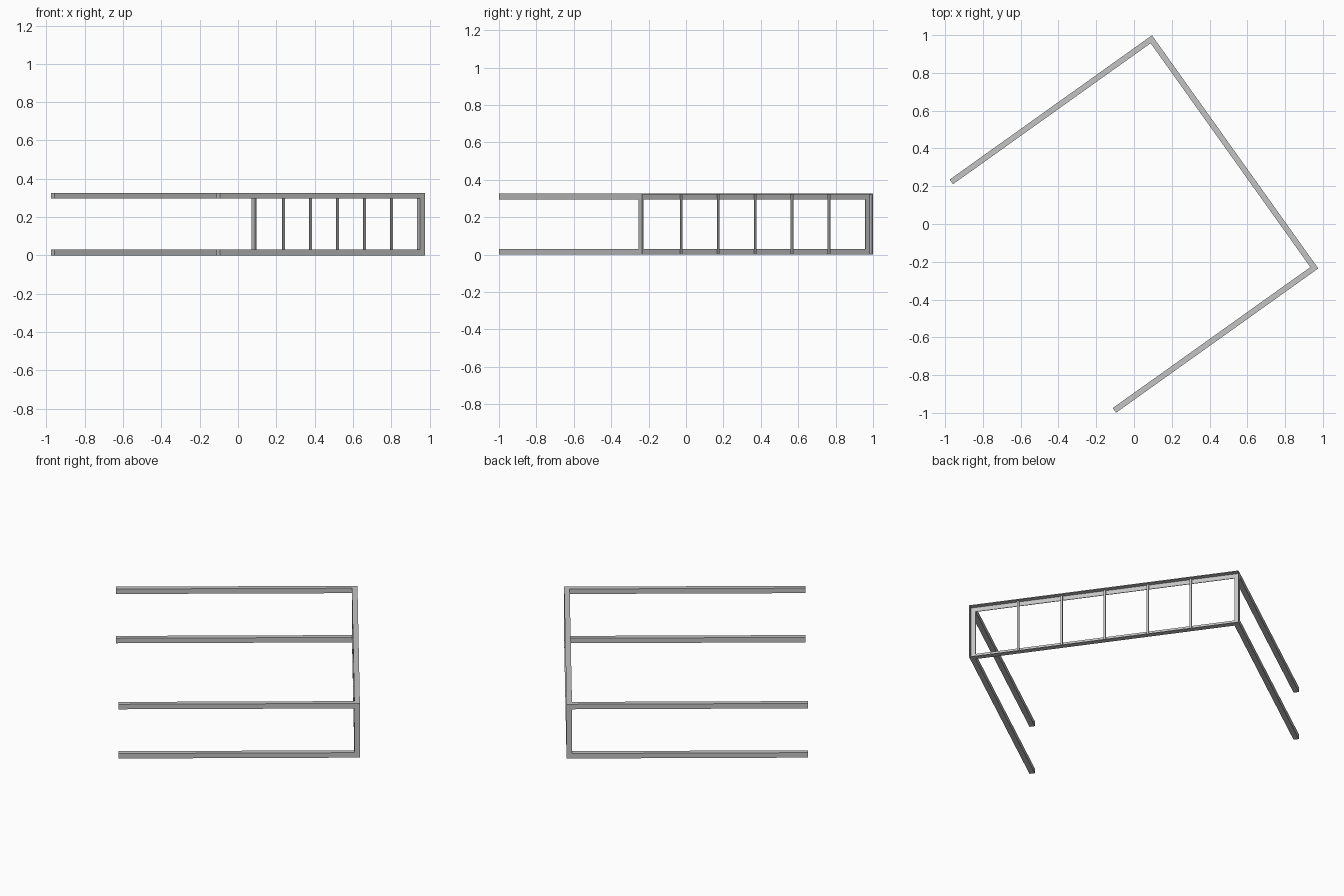
import bpy
import math
from mathutils import Matrix

cube = bpy.data.objects.get("Cube")
if cube:
    bpy.data.objects.remove(cube, do_unlink=True)

LENGTH, WIDTH, HEIGHT = 1.315, 1.516, 0.326   # overall frame
BAR, SHEET, POST = 0.03, 0.004, 0.011         # section sizes
TURN = Matrix.Rotation(math.radians(35.5), 4, 'Z')

metal = bpy.data.materials.new("grey_metal")
GREY = (0.55, 0.55, 0.55, 1)
metal.use_nodes = True
metal.diffuse_color = GREY
metal.node_tree.nodes["Principled BSDF"].inputs["Base Color"].default_value = GREY


def box(name, low, high):
    """Box between two corners, turned with the whole frame."""
    bpy.ops.mesh.primitive_cube_add(size=1)
    ob = bpy.context.object
    ob.name = name
    size = [b - a for a, b in zip(low, high)]
    mid = [(a + b) / 2 for a, b in zip(low, high)]
    ob.data.transform(TURN @ Matrix.Translation(mid) @ Matrix.Diagonal((*size, 1)))
    ob.data.materials.append(metal)
    return ob


outer = LENGTH / 2
inner = outer - BAR
half = WIDTH / 2

# Four long arms, square in section
for side, y in (("right", -half), ("left", half - BAR)):
    for level, z in (("lower", 0), ("upper", HEIGHT - BAR)):
        box(f"{level}_{side}_arm", (-outer, y, z), (inner, y + BAR, z + BAR))

# Angle-section rails: rim plate plus inner flange
for level, rim, flange in (("lower", 0, 0), ("upper", HEIGHT - SHEET, HEIGHT - BAR)):
    box(f"{level}_rail_rim", (inner, -half, rim), (outer, half, rim + SHEET))
    box(f"{level}_rail_flange", (inner, -half, flange), (inner + SHEET, half, flange + BAR))

# Angle-section corner uprights
for side, rim, flange in (("right", -half, -half), ("left", half - SHEET, half - BAR)):
    box(f"{side}_upright_rim", (inner, rim, SHEET), (outer, rim + SHEET, HEIGHT - SHEET))
    box(f"{side}_upright_flange", (inner, flange, BAR),
        (inner + SHEET, flange + BAR, HEIGHT - BAR))

# Thin posts behind the inner flange
pitch = (WIDTH - 2 * BAR) / 6
for i in range(-2, 3):
    y = i * pitch
    box(f"thin_post_{i + 3}", (inner + SHEET, y - POST / 2, SHEET),
        (inner + SHEET + POST, y + POST / 2, HEIGHT - SHEET))
